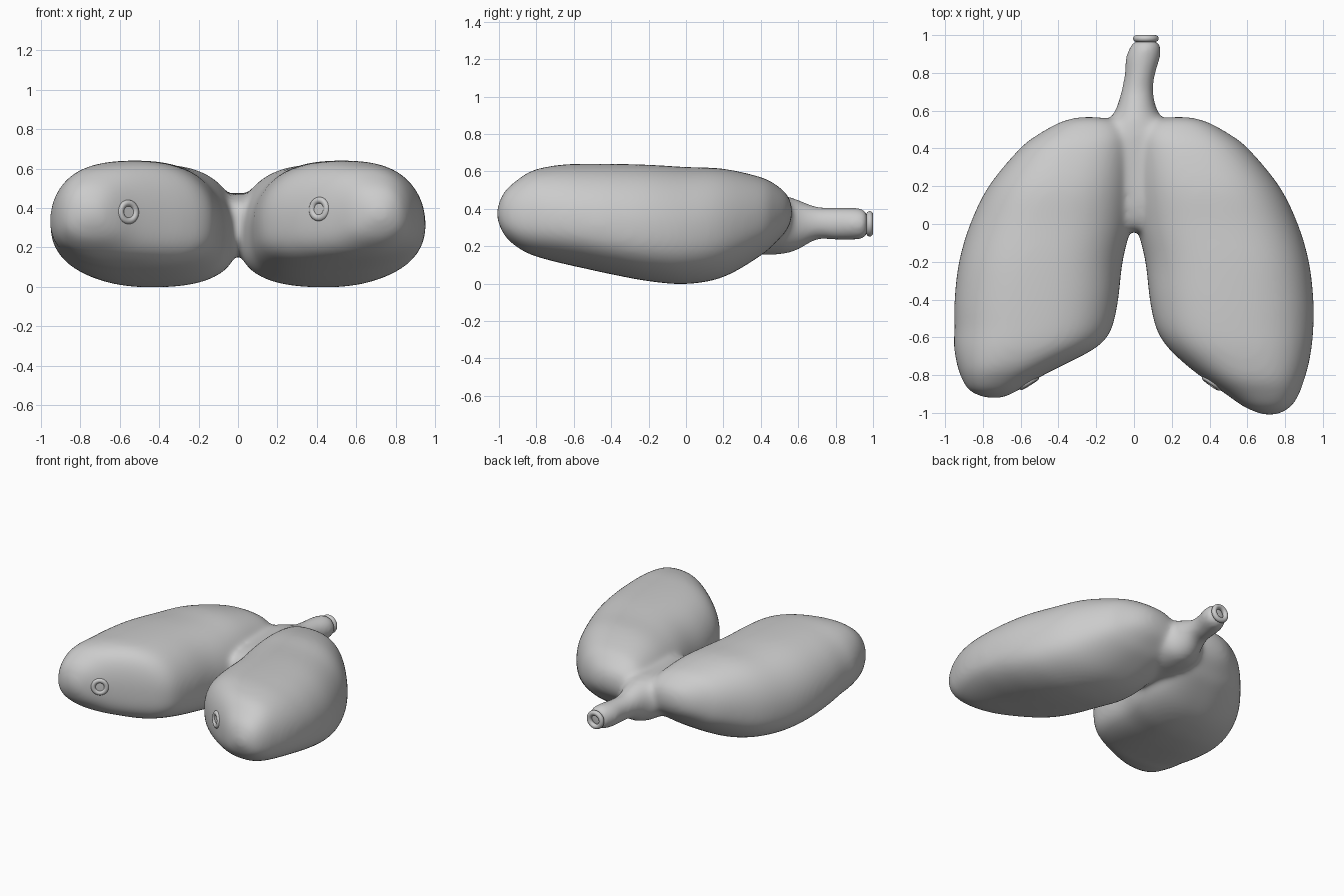
import bpy, bmesh, math
from mathutils import Vector

if "Cube" in bpy.data.objects:
    bpy.data.objects.remove(bpy.data.objects["Cube"])

# Cross-sections along y: (y, x_inner, x_outer, z_bottom, z_top)
UPPER = [
    (0.568, .19, .29, .36, .41), (0.543, .09, .385, .29, .475), (0.48, .03, .50, .22, .53),
    (0.4, .01, .605, .15, .57), (0.2, 0, .77, .035, .615), (0, .015, .868, -.002, .624),
    (-.2, .06, .927, .013, .636), (-.4, .083, .951, .05, .641), (-.55, .116, .951, .083, .641),
]
RIGHT = UPPER + [
    (-.65, .175, .942, .105, .638), (-.75, .28, .924, .13, .624), (-.83, .385, .90, .155, .602),
    (-.9, .485, .875, .192, .557), (-.97, .585, .83, .255, .495), (-1.01, .68, .76, .34, .41),
]
# Left lobe: mirrored upper part, with its own shorter, squarer lower end
LEFT = [(y, -b, -a, c, d) for y, a, b, c, d in UPPER + [
    (-.63, .17, .955, .10, .638), (-.69, .26, .949, .12, .628), (-.76, .40, .934, .145, .605),
    (-.82, .515, .912, .185, .565), (-.885, .62, .87, .25, .50), (-.923, .70, .78, .34, .41)]]
# Windpipe running down into the bridge between the lobes
PIPE = [
    (0.972, -.003, .127, .253, .387), (0.94, -.022, .144, .235, .405), (0.88, -.047, .141, .232, .408),
    (0.8, -.05, .115, .232, .408), (0.7, -.07, .103, .235, .412), (0.6, -.10, .125, .18, .45),
    (0.5, -.16, .18, .155, .475), (0.3, -.17, .19, .155, .475), (0.1, -.14, .17, .165, .465),
    (-.01, -.09, .12, .22, .43), (-.04, -.04, .07, .28, .37),
]


def spline(rows, steps=5):
    """Catmull-Rom interpolation of the section rows."""
    out = []
    for i in range(len(rows) - 1):
        p0, p1, p2 = rows[max(i - 1, 0)], rows[i], rows[i + 1]
        p3 = rows[min(i + 2, len(rows) - 1)]
        for s in range(steps):
            t = s / steps
            out.append([.5 * (2 * b + (c - a) * t + (2 * a - 5 * b + 4 * c - d) * t * t
                              + (3 * b - a - 3 * c + d) * t ** 3)
                        for a, b, c, d in zip(p0, p1, p2, p3)])
    return out + [list(rows[-1])]


def loft(bm, rows, power, sag=0.0, inner=None, n=48):
    """Closed solid through superellipse sections, sides lowered by sag.
    The lower corner facing the centre takes the squarer power 'inner'."""
    rings = []
    for y, x0, x1, z0, z1 in spline(rows):
        ring = []
        for k in range(n):
            c, s = math.cos(math.tau * k / n), math.sin(math.tau * k / n)
            p = inner if inner and c * (x0 + x1) < 0 and s < 0 else power
            u = math.copysign(abs(c) ** (2 / p), c)
            v = math.copysign(abs(s) ** (2 / p), s)
            v -= sag * u * u * (1 - v * v)
            ring.append(bm.verts.new(((x0 + x1) / 2 + u * (x1 - x0) / 2, y,
                                      (z0 + z1) / 2 + v * (z1 - z0) / 2)))
        rings.append(ring)
    for a, b in zip(rings, rings[1:]):
        for k in range(n):
            bm.faces.new((a[k], a[(k + 1) % n], b[(k + 1) % n], b[k]))
    bm.faces.new(rings[0])
    bm.faces.new(rings[-1])


# Lobes and windpipe fused into one soft skin
bm = bmesh.new()
loft(bm, RIGHT, 2.3, 0.14, 2.8)
loft(bm, LEFT, 2.3, 0.14, 2.8)
loft(bm, PIPE, 2.0)
bmesh.ops.recalc_face_normals(bm, faces=bm.faces)
mesh = bpy.data.meshes.new("lungs")
bm.to_mesh(mesh)
bm.free()
lungs = bpy.data.objects.new("lungs", mesh)
bpy.context.collection.objects.link(lungs)
remesh = lungs.modifiers.new("fuse", 'REMESH')
remesh.mode = 'VOXEL'
remesh.voxel_size = 0.014
remesh.use_smooth_shade = True
smooth = lungs.modifiers.new("soften", 'SMOOTH')
smooth.factor = 0.5
smooth.iterations = 38


def rim(name, loc, normal, major, minor):
    bpy.ops.mesh.primitive_torus_add(major_radius=major, minor_radius=minor, location=loc,
                                     major_segments=40, minor_segments=16,
                                     rotation=normal.to_track_quat('Z', 'Y').to_euler())
    bpy.context.object.name = name
    bpy.ops.object.shade_smooth()


# Raised rims: one at the windpipe opening, one sunk into each lower lobe face
rim("windpipe_rim", (.063, .982, .32), Vector((0, 1, 0)), .05, .018)
skin = lungs.evaluated_get(bpy.context.evaluated_depsgraph_get())
for name, x, z in (("left_port_rim", -.555, .38), ("right_port_rim", .41, .395)):
    hit, loc, normal, _ = skin.ray_cast(Vector((x, -2, z)), Vector((0, 1, 0)))
    rim(name, loc - normal * .006, normal, .045, .017)
